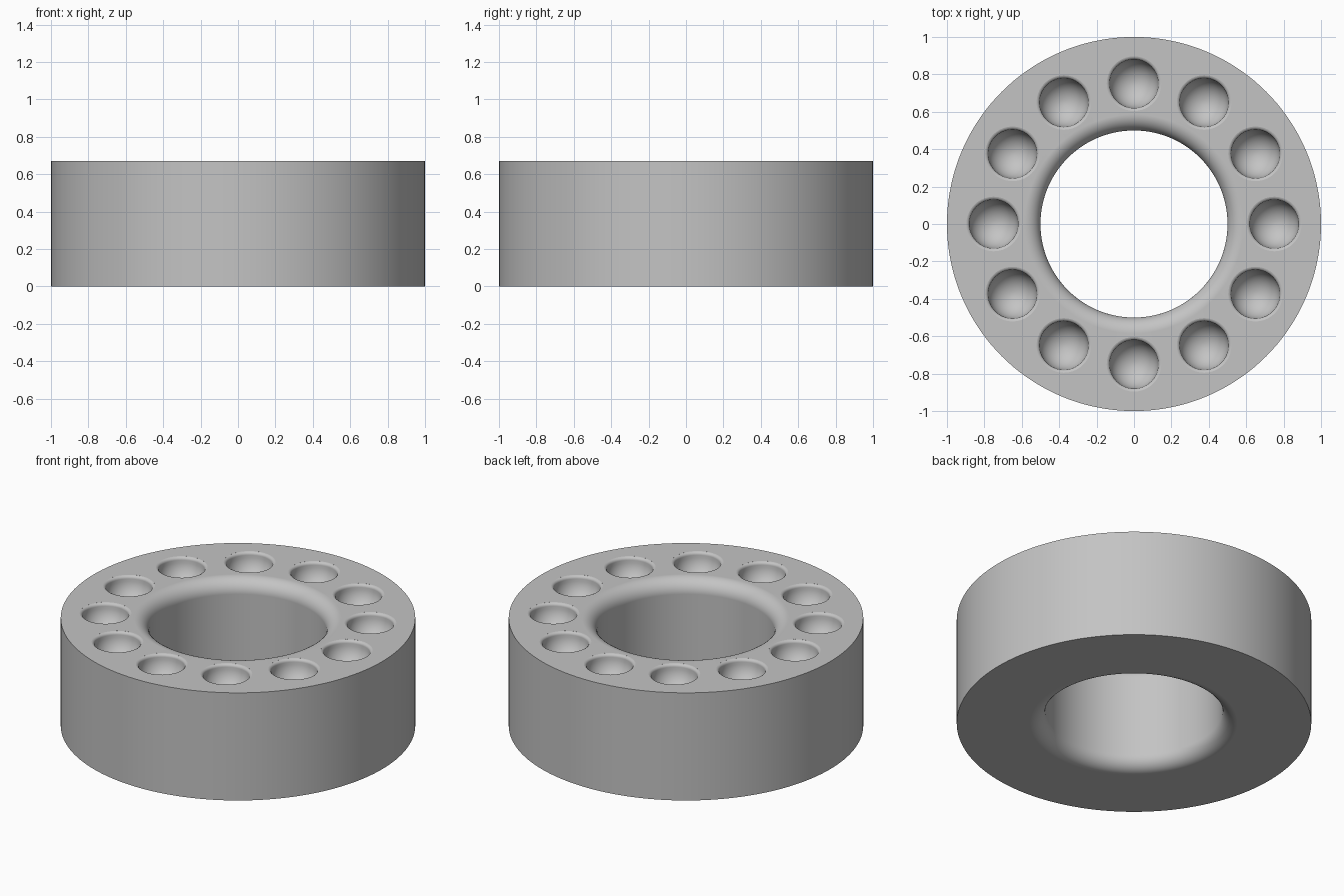
import bpy
import bmesh
from math import sin, cos, pi, radians
from mathutils import Matrix

if "Cube" in bpy.data.objects:
    bpy.data.objects.remove(bpy.data.objects["Cube"], do_unlink=True)

HEIGHT, OUTER, BORE, FILLET = 0.67, 1.0, 0.5, 0.085
POCKETS, PITCH, BALL, LIP = 12, 0.75, 0.13, 0.018

grey = bpy.data.materials.new("plain_grey")
grey.use_nodes = True
colour = (0.55, 0.55, 0.55, 1)
grey.diffuse_color = colour
grey.node_tree.nodes["Principled BSDF"].inputs["Base Color"].default_value = colour


def arc(r0, z0, radius, start, end, steps):
    """Profile points (r, z) along an arc, angles in degrees."""
    angles = [radians(start + (end - start) * i / steps) for i in range(steps + 1)]
    return [(r0 + radius * cos(a), z0 + radius * sin(a)) for a in angles]


def lathe(bm, profile, segments, closed, offset=(0, 0, 0)):
    """Spin a profile round z and move it into place."""
    part = bmesh.new()
    verts = [part.verts.new((r, 0, z)) for r, z in profile]
    edges = [part.edges.new(pair) for pair in zip(verts, verts[1:])]
    if closed:
        edges.append(part.edges.new((verts[-1], verts[0])))
    bmesh.ops.spin(part, geom=verts + edges, cent=(0, 0, 0), axis=(0, 0, 1),
                   angle=2 * pi, steps=segments, use_merge=True)
    bmesh.ops.remove_doubles(part, verts=part.verts, dist=1e-5)
    bmesh.ops.recalc_face_normals(part, faces=part.faces)
    bmesh.ops.transform(part, matrix=Matrix.Translation(offset), verts=part.verts)
    temp = bpy.data.meshes.new("temp")
    part.to_mesh(temp)
    part.free()
    bm.from_mesh(temp)
    bpy.data.meshes.remove(temp)


def make_object(name, bm):
    mesh = bpy.data.meshes.new(name)
    bm.to_mesh(mesh)
    bm.free()
    mesh.materials.append(grey)
    obj = bpy.data.objects.new(name, mesh)
    bpy.context.collection.objects.link(obj)
    return obj


# Ring body with a rounded bore at both ends
bm = bmesh.new()
mid = BORE + FILLET
body = [(OUTER, 0), (OUTER, HEIGHT)]
body += arc(mid, HEIGHT - FILLET, FILLET, 90, 180, 10)
body += arc(mid, FILLET, FILLET, 180, 270, 10)
lathe(bm, body, 144, True)
ring = make_object("ring_body", bm)

# Round-bottomed pockets with softened rims
bm = bmesh.new()
rim_z = HEIGHT - LIP
cup = [(0, rim_z - BALL)] + arc(0, rim_z, BALL, -90, 0, 12)[1:]
cup += arc(BALL + LIP, rim_z, LIP, 180, 96, 5)[1:]
cup += [(cup[-1][0], HEIGHT + 0.1), (0, HEIGHT + 0.1)]
for i in range(POCKETS):
    a = 2 * pi * i / POCKETS
    lathe(bm, cup, 40, False, (PITCH * cos(a), PITCH * sin(a), 0))
cutter = make_object("pocket_cutter", bm)
cutter.hide_render = True

# Cut the pockets, then drop the cutter
cut = ring.modifiers.new("pockets", 'BOOLEAN')
cut.operation = 'DIFFERENCE'
cut.solver = 'EXACT'
cut.object = cutter
bpy.ops.object.select_all(action='DESELECT')
ring.select_set(True)
bpy.context.view_layer.objects.active = ring
bpy.ops.object.modifier_apply(modifier=cut.name)
bpy.data.objects.remove(cutter, do_unlink=True)

# Smooth curves, crisp outer edges and flat end faces
bpy.ops.object.shade_smooth_by_angle(angle=radians(35))
weighted = ring.modifiers.new("flat_ends", 'WEIGHTED_NORMAL')
weighted.keep_sharp = True
weighted.weight = 100
